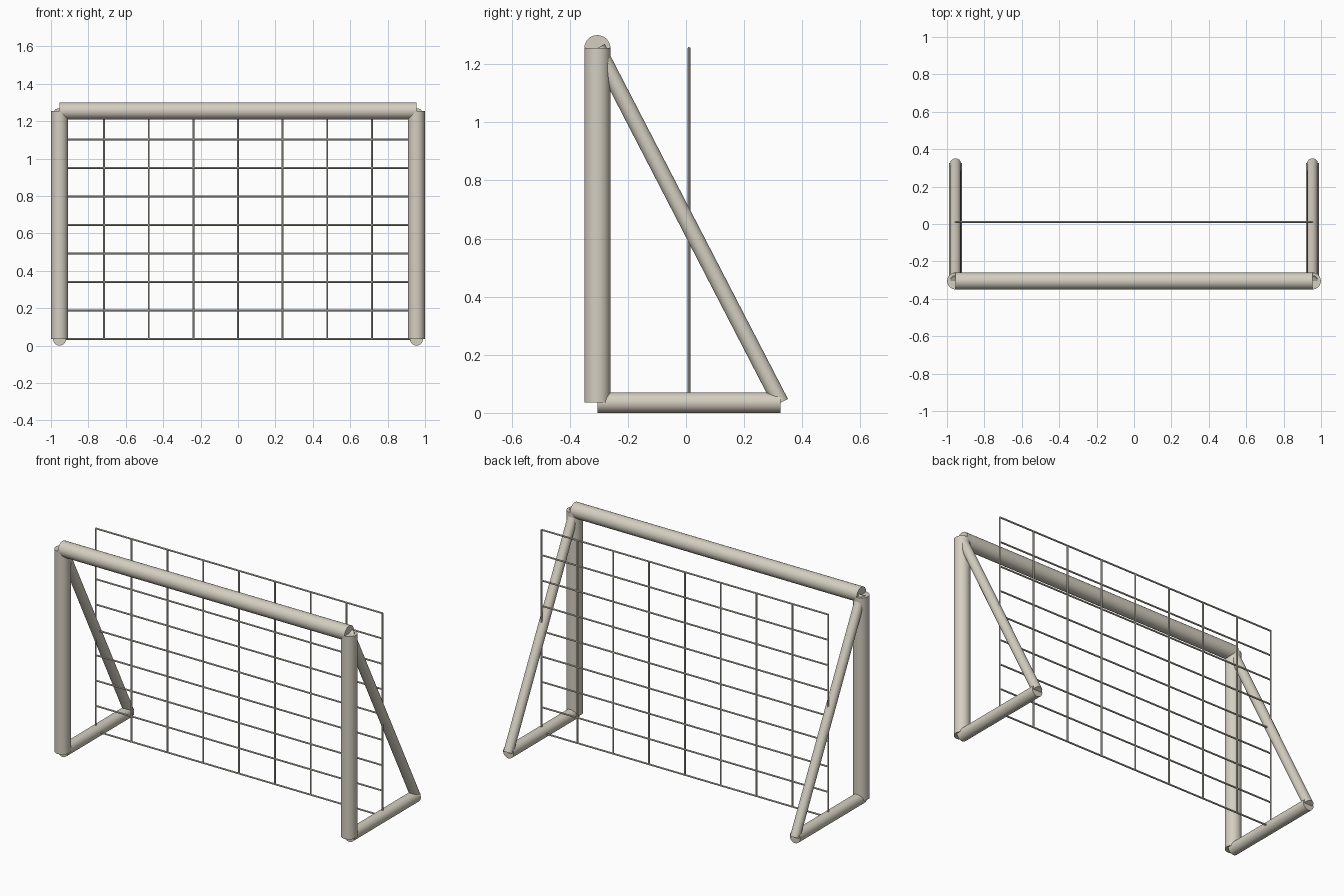
import bpy
from mathutils import Vector

if "Cube" in bpy.data.objects:
    bpy.data.objects.remove(bpy.data.objects["Cube"])

paint = bpy.data.materials.new("warm_off_white")
paint.diffuse_color = (0.66, 0.62, 0.53, 1)
paint.use_nodes = True
paint.node_tree.nodes["Principled BSDF"].inputs["Base Color"].default_value = paint.diffuse_color


def tube(name, start, end, radius, sides=32):
    """Capped smooth tube between two points."""
    a, b = Vector(start), Vector(end)
    bpy.ops.mesh.primitive_cylinder_add(
        vertices=sides, radius=radius, depth=(b - a).length, location=(a + b) / 2)
    ob = bpy.context.object
    ob.name = name
    ob.rotation_euler = (b - a).to_track_quat('Z', 'Y').to_euler()
    ob.data.materials.append(paint)
    bpy.ops.object.shade_smooth_by_angle()
    return ob


X = 0.954                      # half width between post centres
FRONT, BACK = -0.305, 0.326    # frame depth
LOW, HIGH = 0.035, 1.255       # frame height
MID = (FRONT + BACK) / 2

# Goal frame: crossbar, then post, ground bar and sloping brace on each side
tube("crossbar", (-X, FRONT, HIGH), (X, FRONT, HIGH), 0.045)
for side, x in (("left", -X), ("right", X)):
    tube(side + "_post", (x, FRONT, LOW), (x, FRONT, HIGH), 0.045)
    tube(side + "_ground_bar", (x, FRONT, LOW), (x, BACK, LOW), 0.035)
    tube(side + "_brace", (x, FRONT, HIGH), (x, BACK, LOW), 0.028)

# Net: upright grid of thin cords halfway back
CELLS = 8
for i in range(CELLS + 1):
    t = i / CELLS
    x, z = -X + 2 * X * t, LOW + (HIGH - LOW) * t
    tube(f"net_vertical_{i}", (x, MID, LOW), (x, MID, HIGH), 0.005, 8)
    tube(f"net_horizontal_{i}", (-X, MID, z), (X, MID, z), 0.005, 8)
